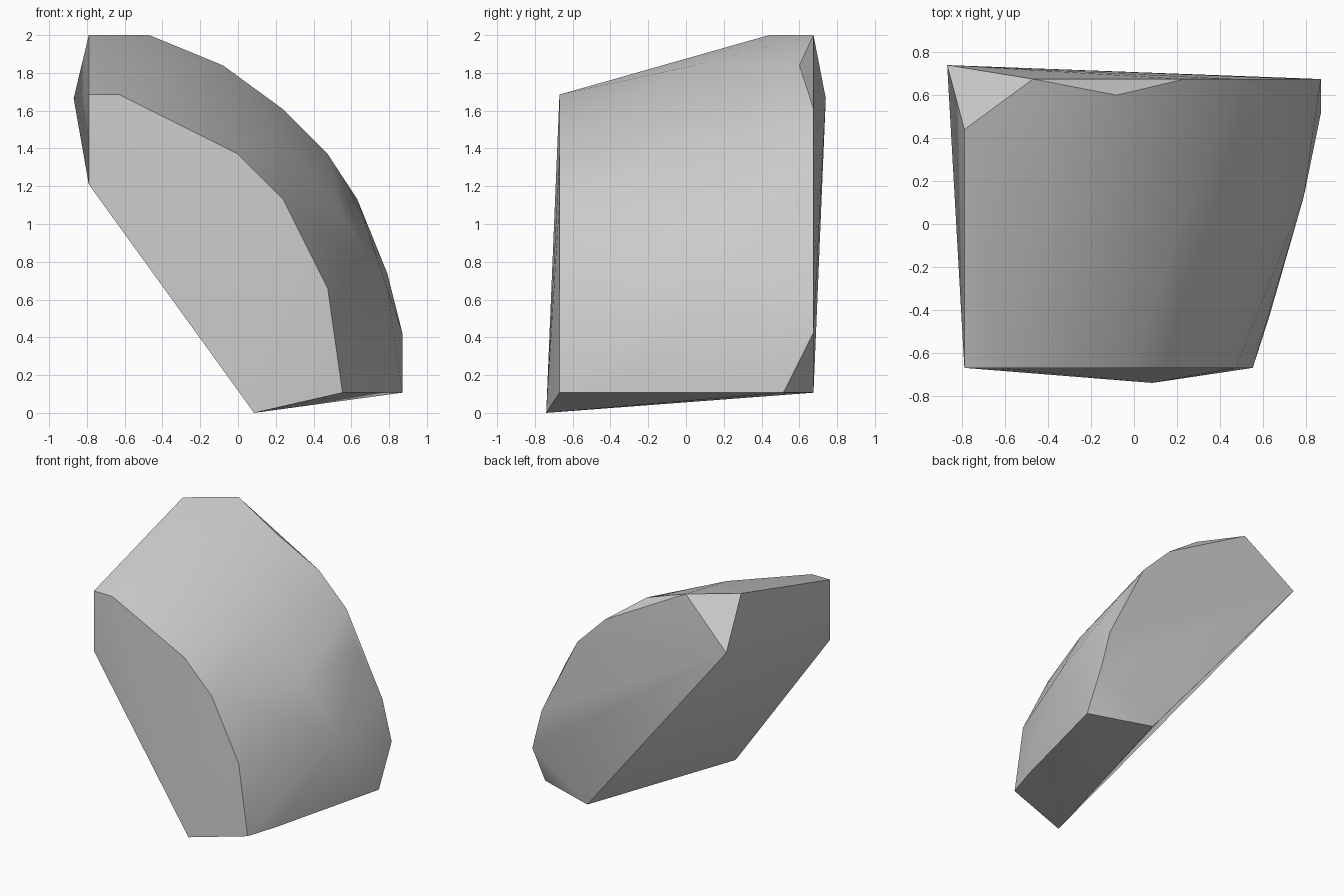
import bpy
import bmesh
import math

cube = bpy.data.objects.get("Cube")
if cube:
    bpy.data.objects.remove(cube, do_unlink=True)

# Stone colour
stone = bpy.data.materials.new("pale_grey_stone")
stone.use_nodes = True
grey = (0.6, 0.6, 0.6, 1.0)
stone.diffuse_color = grey
stone.node_tree.nodes["Principled BSDF"].inputs["Base Color"].default_value = grey

FRONT, MIDDLE, BACK, BASE = -0.67, 0.045, 0.675, 0.107

# Arched outlines of the two ends and the bulge between them, as (x, z)
front_outline = [(-0.79, 1.21), (-0.79, 1.685), (-0.63, 1.685), (0.0, 1.37),
                 (0.24, 1.13), (0.475, 0.66), (0.553, BASE)]
middle_bulge = [(-0.39, 1.84), (0.235, 1.45), (0.55, 1.055)]
back_outline = [(-0.47, 2.0), (0.235, 1.61), (0.475, 1.37),
                (0.79, 0.74), (0.87, 0.425), (0.39, BASE)]
# Swollen lower right flank
flank = [(0.632, -0.425, BASE), (0.79, 0.125, 0.66), (0.87, 0.515, BASE)]
# Chipped corners and the two far tips
corners = [(-0.79, 0.44, 2.0), (-0.08, 0.6, 1.84), (0.632, 0.597, 1.13),
           (-0.87, 0.74, 1.665), (0.085, -0.74, 0.0)]

points = flank + corners
for y, outline in ((FRONT, front_outline), (MIDDLE, middle_bulge), (BACK, back_outline)):
    points += [(x, y, z) for x, z in outline]

# Wrap the outlines in one convex chunk
bm = bmesh.new()
for p in points:
    bm.verts.new(p)
bmesh.ops.convex_hull(bm, input=bm.verts)
bmesh.ops.dissolve_limit(bm, angle_limit=math.radians(0.5),
                         verts=bm.verts, edges=bm.edges)
bmesh.ops.recalc_face_normals(bm, faces=bm.faces)
mesh = bpy.data.meshes.new("arched_stone_chunk")
bm.to_mesh(mesh)
bm.free()
mesh.materials.append(stone)

chunk = bpy.data.objects.new("arched_stone_chunk", mesh)
bpy.context.collection.objects.link(chunk)

# Smooth the curved side, keep the chipped edges sharp
bpy.ops.object.select_all(action="DESELECT")
chunk.select_set(True)
bpy.context.view_layer.objects.active = chunk
bpy.ops.object.shade_smooth_by_angle(angle=math.radians(38))
